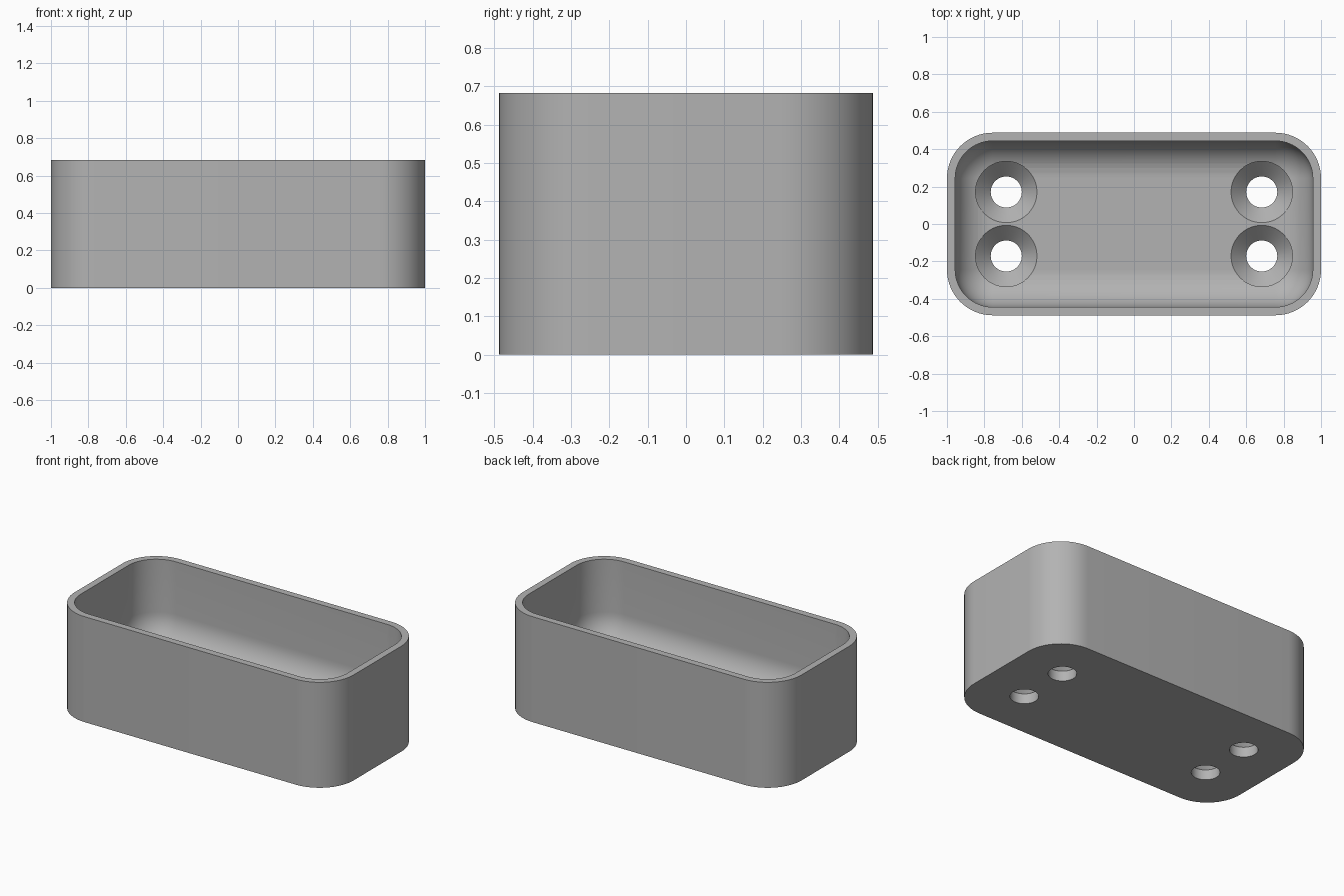
import bpy, bmesh, math

cube = bpy.data.objects.get("Cube")
if cube:
    bpy.data.objects.remove(cube, do_unlink=True)

# Main dimensions
LENGTH, DEPTH, HEIGHT = 2.0, 0.976, 0.683
CORNER, WALL, FLOOR, FILLET = 0.244, 0.044, 0.146, 0.195
HOLE_X, HOLE_Y, HOLE_R, SINK_R = 0.683, 0.171, 0.083, 0.164

grey = bpy.data.materials.new("plain grey")
grey.use_nodes = True
colour = (0.45, 0.45, 0.45, 1)
grey.diffuse_color = colour
grey.node_tree.nodes["Principled BSDF"].inputs["Base Color"].default_value = colour


def ring(bm, half_x, half_y, radius, z, segments, centre=(0, 0)):
    """Rounded rectangle of vertices; half_x and half_y locate the corner centres."""
    verts = []
    for quarter, (sx, sy) in enumerate([(1, 1), (-1, 1), (-1, -1), (1, -1)]):
        for i in range(segments):
            # Skip the doubled end point when the shape is a plain circle
            steps = segments if half_x == 0 else segments - 1
            a = (quarter + i / steps) * math.pi / 2
            verts.append(bm.verts.new((centre[0] + sx * half_x + radius * math.cos(a),
                                       centre[1] + sy * half_y + radius * math.sin(a), z)))
    return verts


def loft(name, half_x, half_y, profile, segments, centre=(0, 0)):
    """Closed solid through (radius, z) rings, capped at both ends."""
    bm = bmesh.new()
    rings = [ring(bm, half_x, half_y, r, z, segments, centre) for r, z in profile]
    for low, high in zip(rings, rings[1:]):
        for i in range(len(low)):
            j = (i + 1) % len(low)
            bm.faces.new((low[i], low[j], high[j], high[i]))
    bm.faces.new(rings[0][::-1])
    bm.faces.new(rings[-1])
    bmesh.ops.recalc_face_normals(bm, faces=bm.faces)
    mesh = bpy.data.meshes.new(name)
    bm.to_mesh(mesh)
    bm.free()
    obj = bpy.data.objects.new(name, mesh)
    mesh.materials.append(grey)
    bpy.context.collection.objects.link(obj)
    return obj


# Open tray: outer wall, flat rim, inner wall and rounded floor edge
inner = CORNER - WALL
profile = [(CORNER, 0), (CORNER, HEIGHT), (inner, HEIGHT)]
for i in range(13):
    a = i / 12 * math.pi / 2
    profile.append((inner - FILLET * (1 - math.cos(a)),
                    FLOOR + FILLET * (1 - math.sin(a))))
tray = loft("tray", LENGTH / 2 - CORNER, DEPTH / 2 - CORNER, profile, 17)

# Four countersunk screw holes through the floor
sink_bottom = FLOOR - (SINK_R - HOLE_R)
hole_profile = [(HOLE_R, -0.1), (HOLE_R, sink_bottom), (SINK_R, FLOOR), (SINK_R, 0.4)]
cutters = []
for sx in (-1, 1):
    for sy in (-1, 1):
        cutter = loft("screw_hole_cutter", 0, 0, hole_profile, 16,
                      (sx * HOLE_X, sy * HOLE_Y))
        cutter.hide_render = True
        cutters.append(cutter)
        cut = tray.modifiers.new("screw_hole", 'BOOLEAN')
        cut.operation = 'DIFFERENCE'
        cut.solver = 'EXACT'
        cut.object = cutter

# Apply the cuts, drop the cutters and smooth the curved walls
bpy.ops.object.select_all(action='DESELECT')
bpy.context.view_layer.objects.active = tray
tray.select_set(True)
for modifier in list(tray.modifiers):
    bpy.ops.object.modifier_apply(modifier=modifier.name)
for cutter in cutters:
    bpy.data.objects.remove(cutter, do_unlink=True)
bpy.ops.object.shade_smooth_by_angle(angle=math.radians(25))
